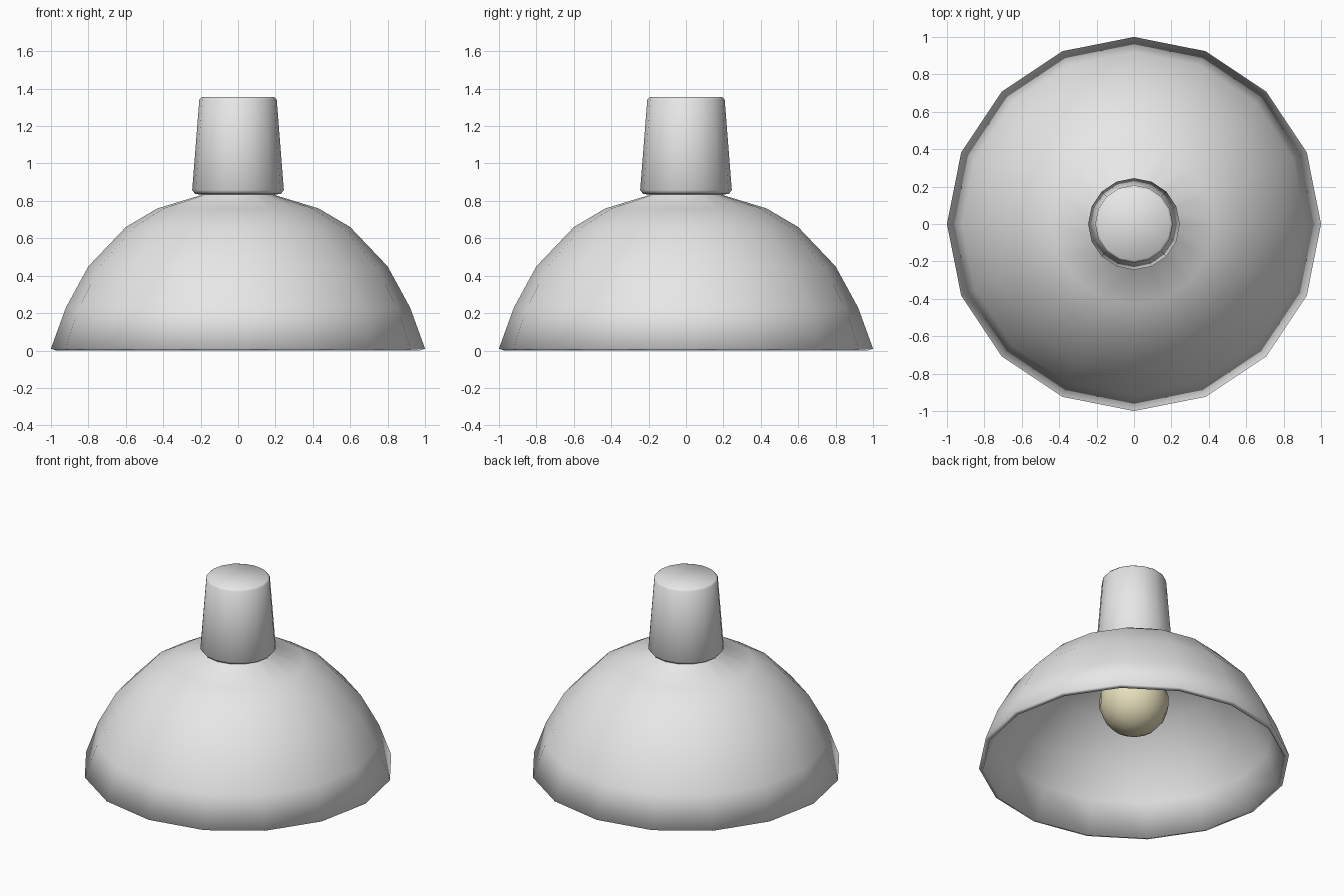
import bpy, bmesh, math

cube = bpy.data.objects.get("Cube")
if cube:
    bpy.data.objects.remove(cube, do_unlink=True)

SIDES = 16


def material(name, color):
    m = bpy.data.materials.new(name)
    m.use_nodes = True
    m.diffuse_color = color
    m.node_tree.nodes["Principled BSDF"].inputs["Base Color"].default_value = color
    return m


def lathe(name, profile, mat, caps=False):
    """Spin a bottom-to-top (radius, height) profile around z."""
    bm = bmesh.new()
    rings = []
    for r, z in profile:
        angles = [2 * math.pi * j / SIDES for j in range(SIDES)]
        rings.append([bm.verts.new((r * math.cos(a), r * math.sin(a), z)) for a in angles])
    for low, high in zip(rings, rings[1:]):
        for j in range(SIDES):
            k = (j + 1) % SIDES
            bm.faces.new((low[j], low[k], high[k], high[j]))
    if caps:
        bm.faces.new(rings[0][::-1])
        bm.faces.new(rings[-1])
    bmesh.ops.remove_doubles(bm, verts=bm.verts, dist=1e-5)
    for f in bm.faces:
        f.smooth = True
    mesh = bpy.data.meshes.new(name)
    bm.to_mesh(mesh)
    bm.free()
    mesh.materials.append(mat)
    obj = bpy.data.objects.new(name, mesh)
    bpy.context.collection.objects.link(obj)
    return obj


grey = material("light_grey", (0.8, 0.8, 0.8, 1))
cream = material("warm_cream", (0.8, 0.74, 0.5, 1))

# Domed shade with a short neck, thickened inwards
shade = lathe("lamp_shade", [(1.0, 0.01), (0.92, 0.23), (0.80, 0.45), (0.60, 0.66),
                             (0.43, 0.76), (0.20, 0.83), (0.19, 0.85)], grey)
shell = shade.modifiers.new("thickness", "SOLIDIFY")
shell.thickness = 0.03
shell.offset = -1

# Tapered socket housing with softened ends
lathe("socket_housing", [(0.19, 0.832), (0.23, 0.838), (0.245, 0.858),
                         (0.207, 1.342), (0.195, 1.355)], grey, caps=True)

# Round bulb with a neck running up into the socket
RADIUS, CENTRE = 0.225, 0.45
bulb = []
for i in range(8):
    a = math.radians(-90 + 20 * i)
    bulb.append((max(0, RADIUS * math.cos(a)), CENTRE + RADIUS * math.sin(a)))
bulb += [(0.11, 0.70), (0.10, 0.84)]
lathe("bulb", bulb, cream)
